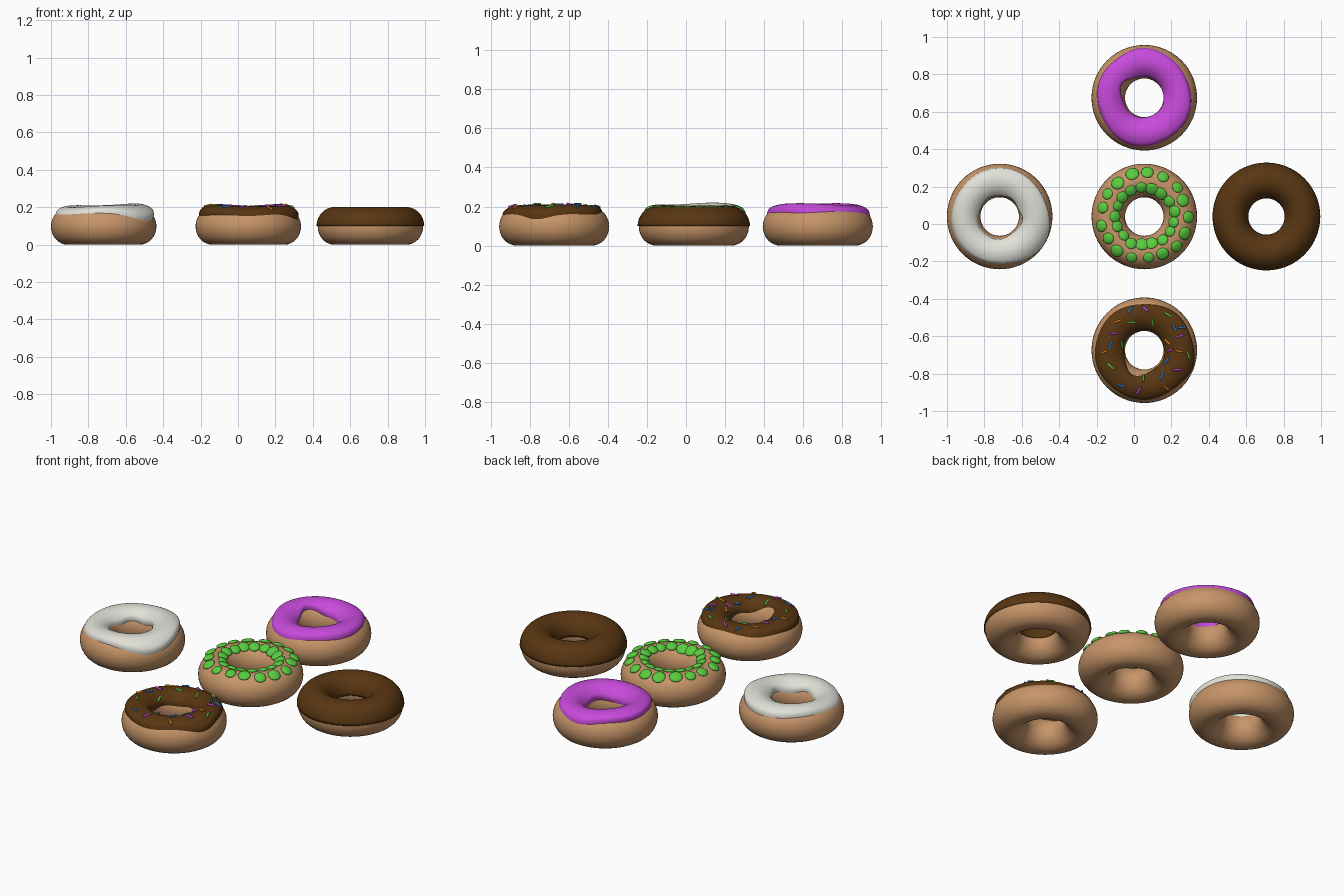
import bpy, bmesh, math, random
from math import sin, cos, pi, radians
from mathutils import Vector, Matrix

if "Cube" in bpy.data.objects:
    bpy.data.objects.remove(bpy.data.objects["Cube"])

random.seed(4)
R, RX, RZ = 0.1925, 0.0895, 0.0975      # ring radius, section half width, half height


def mat(name, rgb):
    m = bpy.data.materials.new(name)
    m.diffuse_color = (*rgb, 1)
    m.use_nodes = True
    m.node_tree.nodes["Principled BSDF"].inputs["Base Color"].default_value = m.diffuse_color
    return m


DOUGH = mat("dough", (0.57, 0.30, 0.14))
CHOC = mat("chocolate", (0.10, 0.037, 0.006))
WHITE = mat("white_icing", (0.75, 0.75, 0.69))
PINK = mat("pink_icing", (0.58, 0.07, 0.72))
GREEN = mat("green_icing", (0.10, 0.60, 0.05))
ORANGE = mat("orange_sugar", (0.75, 0.20, 0.01))
BLUE = mat("blue_sugar", (0.02, 0.20, 0.65))


def finish(name, bm, centre, material):
    bmesh.ops.recalc_face_normals(bm, faces=bm.faces)
    me = bpy.data.meshes.new(name)
    bm.to_mesh(me)
    bm.free()
    for p in me.polygons:
        p.use_smooth = True
    me.materials.append(material)
    ob = bpy.data.objects.new(name, me)
    ob.location = (*centre, 0)
    bpy.context.collection.objects.link(ob)
    return ob


def surf(t, p, off=0.0):
    """Point on the dough ring: t around the ring, p around the section."""
    r = R + (RX + off) * cos(p)
    return Vector((r * cos(t), r * sin(t), RZ + (RZ + off) * sin(p)))


def normal(t, p):
    return Vector((cos(p) / RX * cos(t), cos(p) / RX * sin(t), sin(p) / RZ)).normalized()


def dough(name, centre):
    bm = bmesh.new()
    n, m = 64, 32
    g = [[bm.verts.new(surf(2 * pi * i / n, 2 * pi * j / m)) for j in range(m)] for i in range(n)]
    for i in range(n):
        for j in range(m):
            a, b = g[i], g[(i + 1) % n]
            bm.faces.new((a[j], b[j], b[(j + 1) % m], a[(j + 1) % m]))
    finish(name, bm, centre, DOUGH)


def bump(t, deg, width):
    """Smooth hump of height 1 at the given angle around the ring."""
    d = (t - radians(deg) + pi) % (2 * pi) - pi
    return math.exp(-(d / radians(width)) ** 2)


def icing(name, centre, material, outer, inner, thick, edge=4):
    """Shell over the dough between two wavy edges, given in section degrees."""
    bm = bmesh.new()
    n, m = 96, 24
    g = []
    for i in range(n):
        t = 2 * pi * i / n
        a, b = radians(outer(t)), radians(inner(t))
        row = []
        for j in range(m + 1):
            k = max(0, min(j, m - j) - 1) if edge == 0 else min(j, m - j)
            f = sin(min(1, k / edge) * pi / 2) if edge else min(1, min(j, m - j))
            s = k / (m - 2) if j < m / 2 else 1 - k / (m - 2)
            s = s if edge == 0 else j / m
            row.append(bm.verts.new(surf(t, a + (b - a) * s, -0.002 + (thick(t) + 0.002) * f)))
        g.append(row)
    for i in range(n):
        a, b = g[i], g[(i + 1) % n]
        for j in range(m):
            bm.faces.new((a[j], b[j], b[j + 1], a[j + 1]))
    return finish(name, bm, centre, material)


places = {"white": (-0.718, 0.04), "green": (0.055, 0.04), "dark": (0.708, 0.04),
          "pink": (0.055, 0.675), "sprinkle": (0.055, -0.675)}
for key, c in places.items():
    dough(key + "_donut_dough", c)

# Half-dipped chocolate donut with a crisp rim
icing("dark_icing", places["dark"], CHOC, lambda t: 1, lambda t: 179, lambda t: 0.006, 0)

# Runny icings
icing("white_icing", places["white"], WHITE,
      lambda t: 42 - 22 * bump(t, -35, 30) + 4 * sin(3 * t),
      lambda t: 152 - 10 * bump(t, 240, 30) - 8 * bump(t, 0, 20) + 4 * sin(5 * t),
      lambda t: 0.015 + 0.007 * cos(t - 0.6) + 0.003 * sin(3 * t))
icing("pink_icing", places["pink"], PINK,
      lambda t: 48 - 16 * bump(t, 95, 25) - 10 * bump(t, 260, 35) + 3 * sin(4 * t),
      lambda t: 160 - 38 * bump(t, 150, 32) + 4 * sin(3 * t),
      lambda t: 0.016 + 0.006 * sin(2 * t + 2.6))


def choc_thick(t):
    return 0.012 + 0.004 * sin(2 * t + 1)


icing("chocolate_icing", places["sprinkle"], CHOC,
      lambda t: 36 + 12 * bump(t, 95, 45) - 12 * bump(t, -20, 18) + 3 * sin(5 * t),
      lambda t: 160 - 34 * bump(t, 245, 38) + 3 * sin(4 * t), choc_thick)

# Green icing: overlapping flat dabs in a wavering ring
bm = bmesh.new()
count = 34
for i in range(count):
    t = 2 * pi * i / count + random.uniform(-0.03, 0.03)
    p = radians(90 + (24 if i % 2 else -24) + random.uniform(-6, 6))
    rot = normal(t, p).to_track_quat('Z', 'Y').to_matrix().to_4x4()
    s = random.uniform(0.029, 0.037)
    bmesh.ops.create_uvsphere(bm, u_segments=16, v_segments=8, radius=1,
                              matrix=Matrix.Translation(surf(t, p, 0.002)) @ rot
                              @ Matrix.Diagonal((s, s, 0.012, 1)))
finish("green_icing_dabs", bm, places["green"], GREEN)

# Sprinkles: x, y, heading in degrees
sprinkles = {
    "blue": (BLUE, [(-.02, -.46, 60), (.215, -.555, -60), (.255, -.555, 10), (-.125, -.65, 75),
                    (.175, -.735, 50), (-.065, -.865, -15), (.15, -.815, 70)]),
    "pink": (PINK, [(.06, -.455, -40), (-.11, -.585, 0), (.245, -.6, 20), (.195, -.675, 15),
                    (.23, -.78, 0), (.025, -.89, 60)]),
    "green": (GREEN, [(.18, -.485, -30), (-.015, -.525, 0), (.10, -.525, -80), (-.065, -.645, -60),
                      (.29, -.70, -65), (-.125, -.76, -45), (.05, -.825, 90)]),
    "orange": (ORANGE, [(-.085, -.52, 20), (.18, -.63, -30), (-.16, -.685, 20), (.24, -.68, -10),
                        (.17, -.875, -40)])}
cx, cy = places["sprinkle"]
for key, (material, spots) in sprinkles.items():
    bm = bmesh.new()
    for x, y, deg in spots:
        t = math.atan2(y - cy, x - cx)
        off = choc_thick(t)
        p = math.acos(max(-1, min(1, (math.hypot(x - cx, y - cy) - R) / (RX + off))))
        nrm = normal(t, p)
        d = Vector((cos(radians(deg)), sin(radians(deg)), 0))
        d = (d - nrm * d.dot(nrm)).normalized()
        rot = d.to_track_quat('Z', 'Y').to_matrix().to_4x4()
        bmesh.ops.create_cone(bm, cap_ends=True, segments=10, radius1=0.0055, radius2=0.0055, depth=0.042,
                              matrix=Matrix.Translation(surf(t, p, off) + nrm * 0.002) @ rot)
    ob = finish(key + "_sprinkles", bm, (cx, cy), material)
    bpy.context.view_layer.objects.active = ob
    bpy.ops.object.select_all(action='DESELECT')
    ob.select_set(True)
    bpy.ops.object.shade_smooth_by_angle(angle=radians(40))
